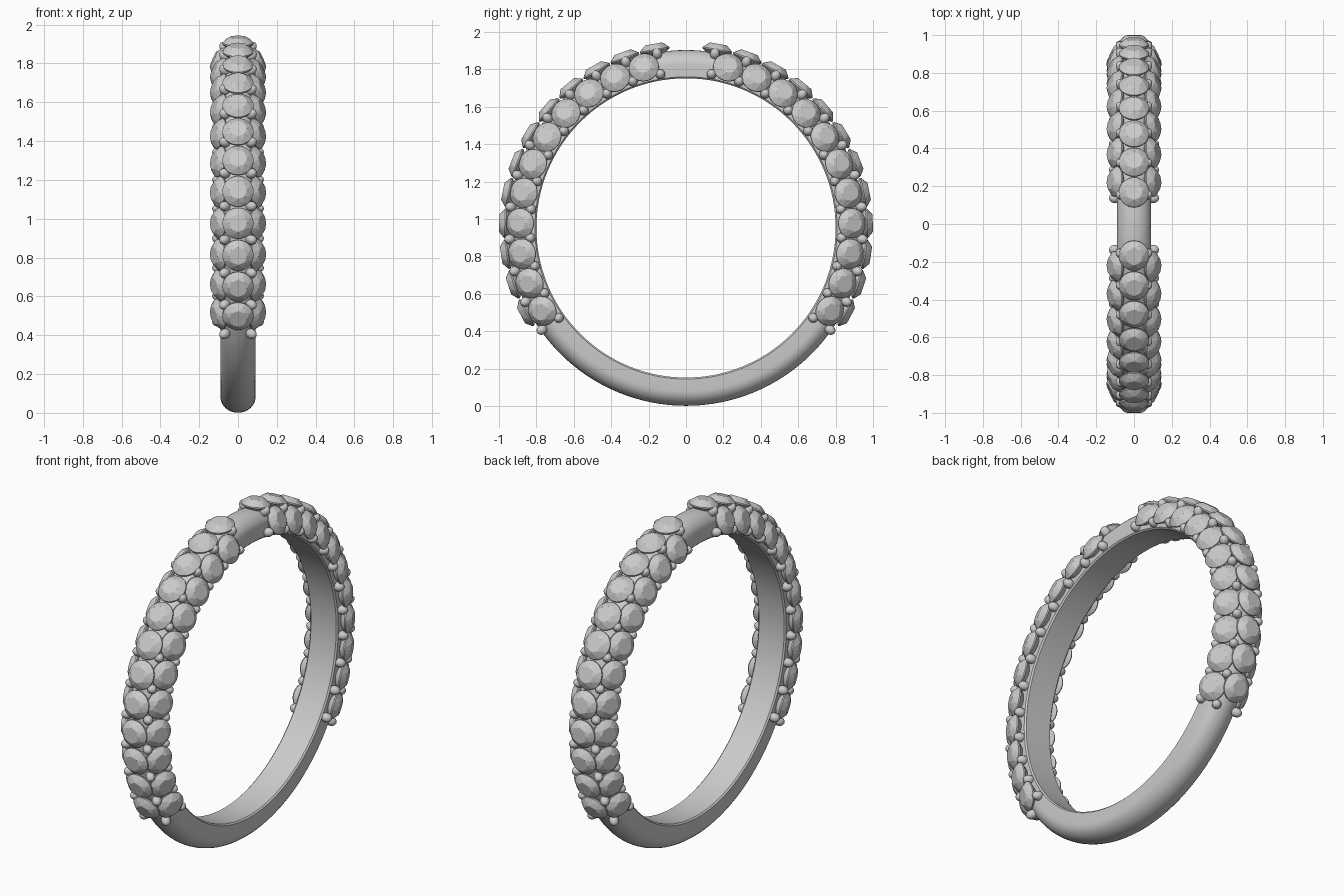
import bpy, bmesh
from math import sin, cos, radians, pi
from mathutils import Matrix, Vector

if "Cube" in bpy.data.objects:
    bpy.data.objects.remove(bpy.data.objects["Cube"])

CZ = 0.952           # height of the ring centre
R_IN, R_OUT, HALF_W = 0.80, 0.951, 0.09


def to_object(name, bm, smooth=False):
    bmesh.ops.recalc_face_normals(bm, faces=bm.faces)
    me = bpy.data.meshes.new(name)
    bm.to_mesh(me)
    bm.free()
    ob = bpy.data.objects.new(name, me)
    bpy.context.collection.objects.link(ob)
    if smooth:
        bpy.context.view_layer.objects.active = ob
        ob.select_set(True)
        bpy.ops.object.shade_smooth_by_angle(angle=radians(35))
        ob.select_set(False)
    return ob


def frame(angle, radius, x, tilt, side):
    """Matrix on the ring: local z points outward, tilted sideways; side is -1/+1 in y."""
    radial = Vector((0, side * cos(angle), sin(angle)))
    tangent = Vector((0, -side * sin(angle), cos(angle)))
    normal = radial * cos(tilt) + Vector((1, 0, 0)) * sin(tilt)
    m = Matrix((tangent, normal.cross(tangent), normal)).transposed().to_4x4()
    m.translation = radial * radius + Vector((x, 0, CZ))
    return m


# band: D-shaped section, flat inside and domed outside, revolved around x
section = [(-HALF_W + 0.008, R_IN), (HALF_W - 0.008, R_IN), (HALF_W, R_IN + 0.008)]
for i in range(17):
    a = pi * i / 16
    section.append((HALF_W * cos(a), 0.872 + (R_OUT - 0.872) * sin(a)))
section.append((-HALF_W, R_IN + 0.008))
bm = bmesh.new()
N = 128
rings = [[bm.verts.new((x, r * cos(2 * pi * k / N), CZ + r * sin(2 * pi * k / N)))
          for x, r in section] for k in range(N)]
for k in range(N):
    a, b = rings[k], rings[(k + 1) % N]
    for i in range(len(section)):
        j = (i + 1) % len(section)
        bm.faces.new((a[i], a[j], b[j], b[i]))
to_object("band", bm, True)


# stone: round brilliant cut as the hull of table, crown, girdle and culet
def stone_mesh():
    bm = bmesh.new()
    for n, r, z, off in ((8, 0.046, 0.033, 0), (8, 0.066, 0.018, 0.5),
                         (32, 0.080, 0.003, 0), (32, 0.080, -0.004, 0)):
        for k in range(n):
            a = 2 * pi * (k + off) / n
            bm.verts.new((r * cos(a), r * sin(a), z))
    bm.verts.new((0, 0, -0.065))
    bmesh.ops.convex_hull(bm, input=bm.verts)
    bmesh.ops.dissolve_limit(bm, angle_limit=0.01, verts=bm.verts, edges=bm.edges)
    ob = to_object("stone", bm)
    me = ob.data
    bpy.data.objects.remove(ob)
    return me


# bead: rounded prong tip, slightly stretched along its post
def bead_mesh():
    bm = bmesh.new()
    bmesh.ops.create_uvsphere(bm, u_segments=16, v_segments=10, radius=0.026)
    bmesh.ops.scale(bm, vec=(1, 1, 1.25), verts=bm.verts)
    for f in bm.faces:
        f.smooth = True
    ob = to_object("bead", bm)
    me = ob.data
    bpy.data.objects.remove(ob)
    return me


def place(name, mesh, matrix):
    ob = bpy.data.objects.new(name, mesh)
    ob.matrix_world = matrix
    bpy.context.collection.objects.link(ob)


stone, bead = stone_mesh(), bead_mesh()
STEP = 10.53
for side in (-1, 1):
    # centre row of stones
    for i in range(12):
        place("centre_stone", stone, frame(radians(-28 + 9.82 * i), 0.966, 0, 0, side))
    for sx in (-1, 1):
        # tilted side rows of stones
        for i in range(11):
            place("side_stone", stone,
                  frame(radians(-30 + STEP * i), 0.887, sx * 0.096, sx * radians(65), side))
        # beads between the stones, along the inner edge and between the rows
        for i in range(12):
            a = radians(-30 + STEP * (i - 0.5))
            place("outer_bead", bead, frame(a, 0.943, sx * 0.068, sx * radians(40), side))
            place("inner_bead", bead, frame(a, 0.833, sx * 0.101, sx * radians(75), side))
